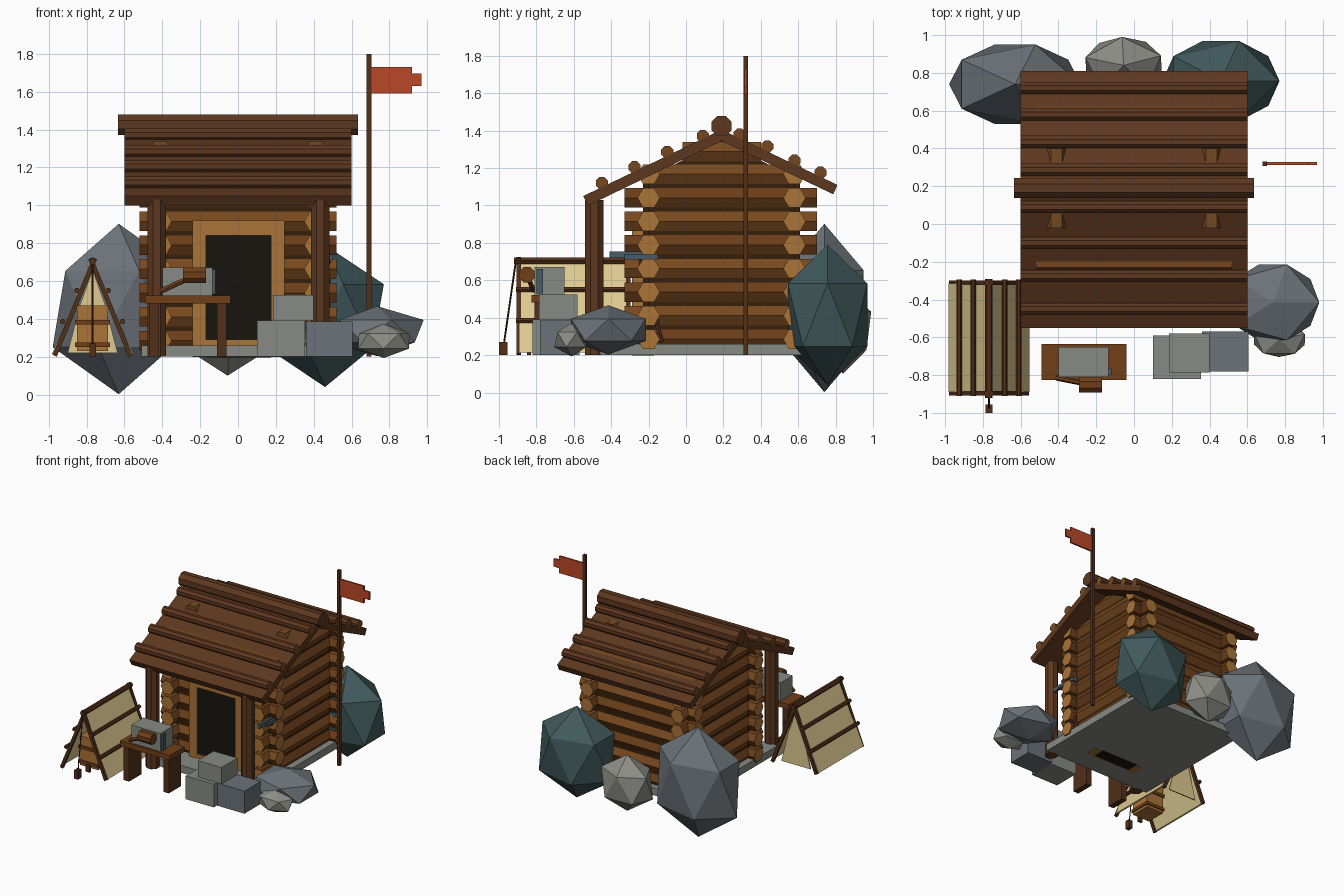
import bpy, bmesh
from mathutils import Vector, Matrix
from math import cos, sin, pi

if "Cube" in bpy.data.objects:
    bpy.data.objects.remove(bpy.data.objects["Cube"])


def mat(name, hexcol):
    m = bpy.data.materials.new(name)
    c = [(int(hexcol[i:i + 2], 16) / 255) ** 2.2 for i in (0, 2, 4)]
    m.diffuse_color = (*c, 1)
    m.use_nodes = True
    m.node_tree.nodes["Principled BSDF"].inputs["Base Color"].default_value = m.diffuse_color
    return m


LOG_A, LOG_B = mat("log", "774A24"), mat("log_dark", "6A401F")
END, ROOF, DARK = mat("cut_wood", "A8733A"), mat("roof_wood", "5E3A24"), mat("dark", "1E1B16")
POLE, TABLE = mat("pole_wood", "533320"), mat("table_wood", "70421F")
STONE, SLATE, TEAL = mat("stone", "868A82"), mat("slate", "6B7278"), mat("teal_rock", "435A5C")
PALE, CANVAS, RED = mat("pale_rock", "8C8C86"), mat("canvas", "DDC990"), mat("flag_red", "B84A2C")
STEEL, CHINK = mat("steel", "4A5C66"), mat("chinking", "3A2412")


def finish(name, bm, *mats):
    bmesh.ops.recalc_face_normals(bm, faces=bm.faces[:])
    me = bpy.data.meshes.new(name)
    bm.to_mesh(me)
    bm.free()
    for m in mats:
        me.materials.append(m)
    ob = bpy.data.objects.new(name, me)
    bpy.context.collection.objects.link(ob)
    return ob


def box(name, x0, x1, y0, y1, z0, z1, m):
    bm = bmesh.new()
    bmesh.ops.create_cube(bm, size=1)
    for v in bm.verts:
        v.co = Vector(((x0 + x1) / 2 + v.co.x * (x1 - x0), (y0 + y1) / 2 + v.co.y * (y1 - y0),
                       (z0 + z1) / 2 + v.co.z * (z1 - z0)))
    return finish(name, bm, m)


def rod(name, a, b, r, m, n=6, end=None, turn=0.0):
    """Faceted bar from a to b, optional lighter cut ends."""
    a, b = Vector(a), Vector(b)
    d = (b - a).normalized()
    side = d.cross(Vector((0, 0, 1)))
    side = side.normalized() if side.length > 0.01 else Vector((1, 0, 0))
    up = side.cross(d)
    bm = bmesh.new()
    rings = [[bm.verts.new(p + r * (cos(turn + 2 * pi * i / n) * side + sin(turn + 2 * pi * i / n) * up))
              for i in range(n)] for p in (a, b)]
    for i in range(n):
        j = (i + 1) % n
        bm.faces.new((rings[0][i], rings[0][j], rings[1][j], rings[1][i]))
    for ring in rings:
        bm.faces.new(ring).material_index = 1
    return finish(name, bm, m, end or m)


def prism(name, pts, axis, lo, hi, m):
    """Extrude a profile: axis 'x' takes (y, z) points, axis 'y' takes (x, z)."""
    bm = bmesh.new()
    put = (lambda p, t: (t, p[0], p[1])) if axis == 'x' else (lambda p, t: (p[0], t, p[1]))
    f = bm.faces.new([bm.verts.new(put(p, lo)) for p in pts])
    ext = bmesh.ops.extrude_face_region(bm, geom=[f])
    shift = Vector((hi - lo, 0, 0)) if axis == 'x' else Vector((0, hi - lo, 0))
    bmesh.ops.translate(bm, vec=shift, verts=[g for g in ext["geom"] if isinstance(g, bmesh.types.BMVert)])
    return finish(name, bm, m)


def rock(name, c, r, m, spin=0.0):
    bm = bmesh.new()
    bmesh.ops.create_icosphere(bm, subdivisions=1, radius=1)
    bmesh.ops.transform(bm, verts=bm.verts[:], matrix=Matrix.Translation(c)
                        @ Matrix.Diagonal((*r, 1)) @ Matrix.Rotation(spin, 4, 'Z'))
    return finish(name, bm, m)


# Foundation slab
box("foundation", -0.51, 0.51, -0.46, 0.68, 0.2, 0.26, STONE)

# Log walls, crossing at the corners
for i in range(8):
    z = 0.285 + 0.126 * i
    m = LOG_A if i % 2 else LOG_B
    for y in (-0.2, 0.58):
        rod("cross_log", (-0.52, y, z), (0.52, y, z), 0.06, m, end=END)
    y0, y1 = (-0.33, 0.70) if i < 7 else (-0.22, 0.6)
    for x in (-0.41, 0.41):
        rod("side_log", (x, y0, z), (x, y1, z), 0.06, m, end=END)
for x in (-0.41, 0.41):
    rod("gable_log", (x, -0.02, 1.288), (x, 0.40, 1.288), 0.06, LOG_A)
    prism("side_chinking", [(-0.2, 0.24), (0.58, 0.24), (0.58, 1.15), (0.19, 1.345), (-0.2, 1.15)],
          'x', x - 0.03, x + 0.03, CHINK)
for y in (-0.2, 0.58):
    box("cross_chinking", -0.41, 0.41, y - 0.03, y + 0.03, 0.24, 1.15, CHINK)

# Doorway
box("door_opening", -0.17, 0.175, -0.272, -0.17, 0.197, 0.84, DARK)
for x in (-0.24, 0.175):
    box("door_jamb", x, x + 0.07, -0.29, -0.18, 0.198, 0.84, END)
box("door_lintel", -0.24, 0.245, -0.29, -0.18, 0.84, 0.92, END)
box("door_sill", -0.17, 0.175, -0.285, -0.18, 0.198, 0.29, END)

# Roof sheet, battens, ridge log and porch posts
prism("roof", [(-0.55, 1.05), (0.19, 1.405), (0.81, 1.11), (0.787, 1.06), (0.19, 1.345), (-0.522, 1.0)],
      'x', -0.6, 0.6, ROOF)
for y, z in ((-0.45, 1.12), (-0.275, 1.205), (-0.1, 1.285), (0.09, 1.372),
             (0.287, 1.378), (0.435, 1.315), (0.58, 1.24), (0.72, 1.175)):
    rod("roof_batten", (-0.6, y, z), (0.6, y, z), 0.035, ROOF, 8, LOG_A, pi / 8)
rod("ridge_log", (-0.635, 0.19, 1.425), (0.635, 0.19, 1.425), 0.058, ROOF, 8, turn=pi / 8)
for x in (-0.43, 0.435):
    rod("porch_post", (x, -0.49, 0.2), (x, -0.49, 1.03), 0.053, ROOF, 8, turn=pi / 8)

# Axe leaning on the right wall
rod("axe_handle", (0.475, -0.25, 0.74), (0.475, -0.13, 0.27), 0.014, POLE)
box("axe_head", 0.45, 0.50, -0.33, -0.15, 0.71, 0.74, STEEL)
box("axe_blade", 0.465, 0.485, -0.41, -0.22, 0.72, 0.753, STEEL)

# Flag
box("flag_pole", 0.68, 0.705, 0.308, 0.332, 0.2, 1.8, POLE)
prism("flag", [(0.705, 1.59), (0.92, 1.59), (0.92, 1.63), (0.97, 1.63), (0.97, 1.695),
               (0.92, 1.695), (0.92, 1.73), (0.705, 1.73)], 'y', 0.313, 0.327, RED)

# Tent: A-frames, canvas, battens, guy rope
for s in (-1, 1):
    X = lambda d: -0.768 + s * d
    for y in (-0.895, -0.31):
        rod("tent_pole", (X(0.2), y, 0.205), (X(-0.012), y, 0.72), 0.017, POLE, 4, turn=pi / 4)
    prism("tent_canvas", [(X(0), 0.695), (X(0.215), 0.215), (X(0.2), 0.215), (X(0), 0.665)],
          'y', -0.89, -0.315, CANVAS)
    for d, z in ((0.158, 0.385), (0.083, 0.55)):
        rod("tent_batten", (X(d), -0.91, z), (X(d), -0.295, z), 0.015, POLE)
rod("tent_ridge", (-0.768, -0.92, 0.705), (-0.768, -0.29, 0.705), 0.02, POLE)
prism("tent_back", [(-0.90, 0.22), (-0.636, 0.22), (-0.70, 0.47), (-0.768, 0.66), (-0.836, 0.47)],
      'y', -0.335, -0.325, CANVAS)
rod("guy_rope", (-0.768, -0.91, 0.70), (-0.768, -0.975, 0.25), 0.005, POLE, 4)
box("tent_peg", -0.785, -0.75, -1.0, -0.955, 0.2, 0.27, POLE)

# Crate inside the tent
box("crate", -0.85, -0.687, -0.83, -0.66, 0.23, 0.47, END)
for z in (0.25, 0.37):
    box("crate_band", -0.86, -0.677, -0.84, -0.65, z, z + 0.025, TABLE)
box("crate_latch", -0.785, -0.75, -0.85, -0.83, 0.2, 0.26, POLE)

# Work table with stone block, chisel and mallet
box("table_top", -0.49, -0.04, -0.825, -0.635, 0.48, 0.522, TABLE)
for x in (-0.47, -0.11):
    box("table_leg", x, x + 0.05, -0.81, -0.65, 0.2, 0.48, POLE)
box("table_block", -0.40, -0.135, -0.81, -0.65, 0.522, 0.67, STONE)
box("chisel", -0.135, -0.118, -0.80, -0.765, 0.53, 0.66, STEEL)
rod("mallet_head", (-0.29, -0.85, 0.63), (-0.17, -0.85, 0.63), 0.045, TABLE, 8, turn=pi / 8)
rod("mallet_handle", (-0.41, -0.815, 0.545), (-0.26, -0.845, 0.615), 0.014, TABLE)

# Building stones
box("stone_left", 0.10, 0.355, -0.82, -0.59, 0.2, 0.39, STONE)
box("stone_top", 0.185, 0.40, -0.785, -0.58, 0.39, 0.525, STONE)
box("stone_right", 0.36, 0.605, -0.78, -0.57, 0.2, 0.385, SLATE)

# Boulders
rock("back_left_boulder", (-0.63, 0.74, 0.452), (0.39, 0.247, 0.45), SLATE)
rock("back_right_boulder", (0.46, 0.757, 0.415), (0.347, 0.25, 0.375), TEAL)
rock("back_middle_boulder", (-0.055, 0.84, 0.33), (0.235, 0.168, 0.23), PALE, 0.35)
rock("front_boulder", (0.735, -0.415, 0.335), (0.275, 0.235, 0.132), SLATE)
rock("front_small_boulder", (0.77, -0.61, 0.283), (0.158, 0.105, 0.09), PALE, 0.3)
